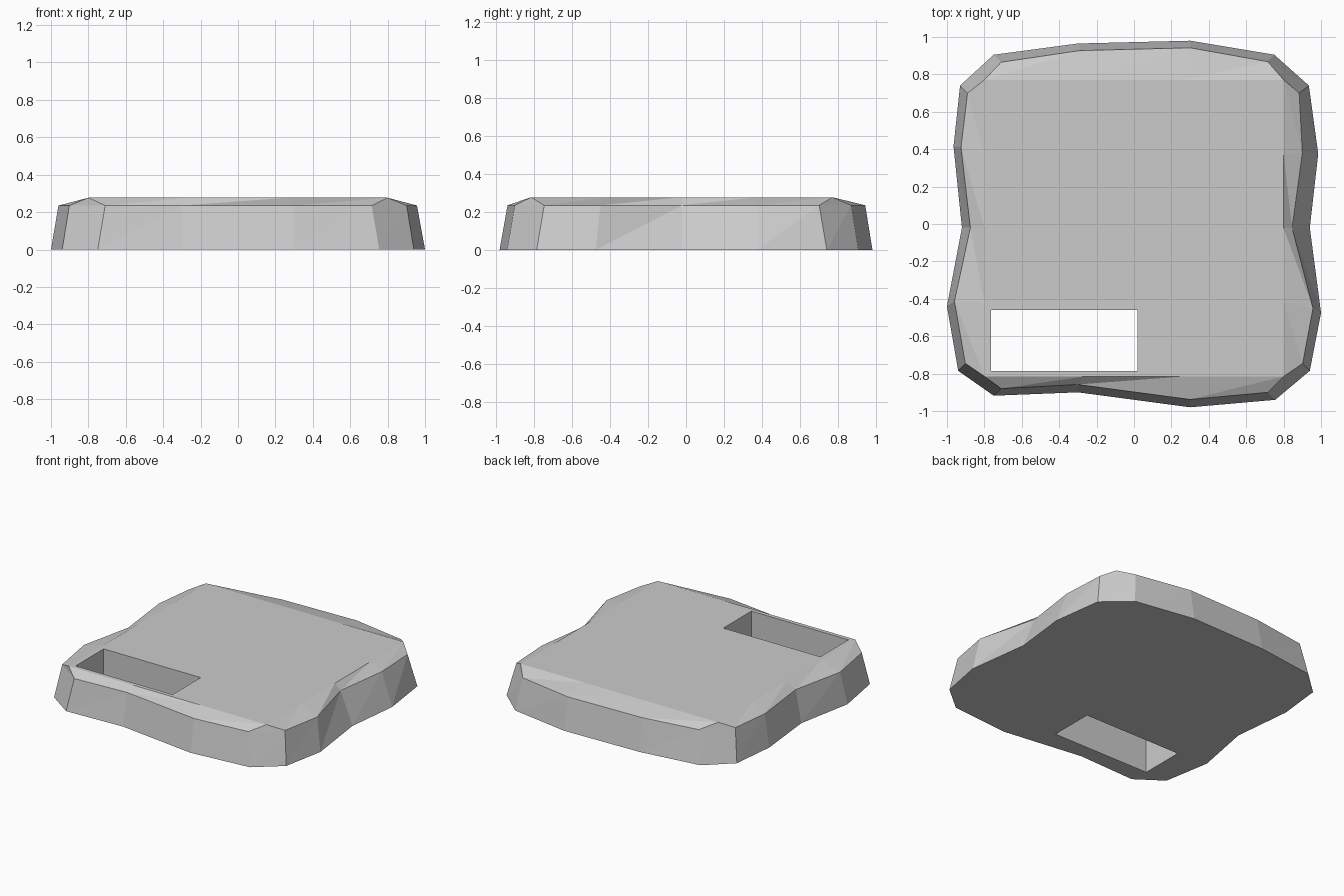
import bpy, bmesh

if "Cube" in bpy.data.objects:
    bpy.data.objects.remove(bpy.data.objects["Cube"])

# Uneven outline, clockwise seen from above, starting at the back left
BASE = [(-.75, .905), (-.30, .965), (.30, .98), (.75, .905),
        (.935, .74), (.985, .375), (.94, -.02), (1.0, -.475), (.94, -.785),
        (.755, -.94), (.30, -.98), (-.30, -.90), (-.75, -.918),
        (-.94, -.785), (-1.0, -.44), (-.92, -.02), (-.965, .415), (-.93, .74)]
SHOULDER = [(-.71, .865), (-.29, .927), (.30, .942), (.715, .868),
            (.883, .70), (.90, .38), (.845, -.02), (.957, -.45), (.902, -.745),
            (.715, -.90), (.30, -.938), (-.30, -.858), (-.71, -.88),
            (-.902, -.745), (-.96, -.413), (-.875, -.02), (-.925, .41), (-.89, .70)]
Z_SHOULDER, Z_TOP = 0.235, 0.277
CORNERS = [(-.8, .77), (.8, .77), (.8, -.815), (-.8, -.815)]


def top_loop():
    """Rectangle split evenly: thirds on front/back, quarters on the sides."""
    pts = []
    for side, n in enumerate((3, 4, 3, 4)):
        a, b = CORNERS[side], CORNERS[(side + 1) % 4]
        pts += [tuple(p + (q - p) * k / n for p, q in zip(a, b)) for k in range(n + 1)]
    return pts


def add_object(name, bm):
    bmesh.ops.recalc_face_normals(bm, faces=bm.faces)
    mesh = bpy.data.meshes.new(name)
    bm.to_mesh(mesh)
    bm.free()
    obj = bpy.data.objects.new(name, mesh)
    bpy.context.collection.objects.link(obj)
    return obj


# Slab: flared walls, a shallow chamfer, and a flat rectangular top
bm = bmesh.new()
loops = [[bm.verts.new((x, y, z)) for x, y in pts]
         for pts, z in ((BASE, 0), (SHOULDER, Z_SHOULDER))]
rect, top = {}, []
for x, y in top_loop():
    key = (round(x, 4), round(y, 4))
    if key not in rect:
        rect[key] = bm.verts.new((x, y, Z_TOP))
    top.append(rect[key])
loops.append(top)
bm.faces.new(loops[0])
bm.faces.new(list(rect.values()))
for low, high in zip(loops, loops[1:]):
    for i in range(len(low)):
        j = (i + 1) % len(low)
        bm.faces.new((low[i], low[j], high[i]))
        if high[i] is not high[j]:
            bm.faces.new((high[i], low[j], high[j]))
slab = add_object("slab", bm)

# Rectangular slot through the slab
bm = bmesh.new()
bmesh.ops.create_cube(bm, size=1)
bmesh.ops.scale(bm, vec=(.785, .325, 1), verts=bm.verts)
bmesh.ops.translate(bm, vec=(-.3725, -.623, .1), verts=bm.verts)
cutter = add_object("slot_cutter", bm)
cutter.hide_render = True
cutter.display_type = 'WIRE'
cut = slab.modifiers.new("slot", 'BOOLEAN')
cut.operation = 'DIFFERENCE'
cut.solver = 'EXACT'
cut.object = cutter
